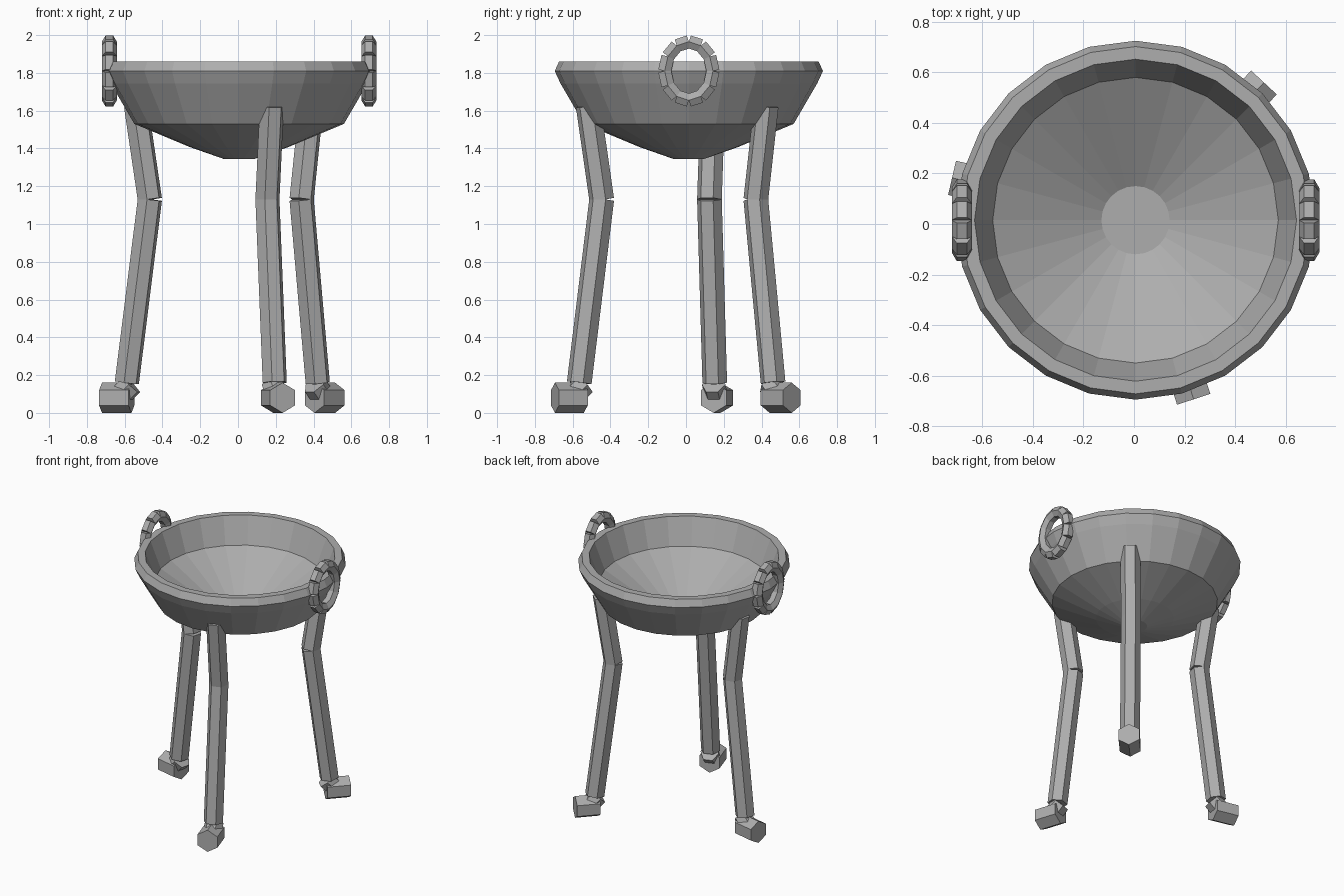
import bpy, bmesh, math
from mathutils import Vector

cube = bpy.data.objects.get("Cube")
if cube:
    bpy.data.objects.remove(cube, do_unlink=True)

CENTRE = Vector((0.006, 0.015, 0))

iron = bpy.data.materials.new("iron_grey")
iron.use_nodes = True
GREY = (0.42, 0.42, 0.42, 1)
iron.diffuse_color = GREY
iron.node_tree.nodes["Principled BSDF"].inputs["Base Color"].default_value = GREY


def finish(bm, name):
    bmesh.ops.recalc_face_normals(bm, faces=bm.faces)
    mesh = bpy.data.meshes.new(name)
    bm.to_mesh(mesh)
    bm.free()
    mesh.materials.append(iron)
    obj = bpy.data.objects.new(name, mesh)
    obj.location = CENTRE
    bpy.context.collection.objects.link(obj)
    return obj


def bar(bm, a, b, side, radius):
    """Six-sided bar from a to b with one corner pointing along side."""
    axis = (b - a).normalized()
    other = axis.cross(side).normalized()
    rings = []
    for p in (a, b):
        rings.append([bm.verts.new(p + radius * (math.cos(k * math.pi / 3) * side
                                                 + math.sin(k * math.pi / 3) * other))
                      for k in range(6)])
    for k in range(6):
        j = (k + 1) % 6
        bm.faces.new((rings[0][k], rings[0][j], rings[1][j], rings[1][k]))
    for ring in rings:
        bm.faces.new(ring)


# Bowl: closed profile turned in 24 steps, outside then inside
SIDES = 24
profile = [(0.083, 1.345), (0.26, 1.407), (0.555, 1.53), (0.68, 1.745),
           (0.71, 1.81), (0.687, 1.86), (0.637, 1.86), (0.565, 1.67), (0.135, 1.42)]
bm = bmesh.new()
rings = []
for r, z in profile:
    rings.append([bm.verts.new((r * math.cos(k * math.tau / SIDES),
                                r * math.sin(k * math.tau / SIDES), z))
                  for k in range(SIDES)])
for low, high in zip(rings, rings[1:]):
    for k in range(SIDES):
        j = (k + 1) % SIDES
        bm.faces.new((low[k], low[j], high[j], high[k]))
bm.faces.new(rings[0])
bm.faces.new(rings[-1])
finish(bm, "bowl")

# Ring handles: straight links around an upright oval
LINKS = 12
for name, sign in (("left_handle", 1), ("right_handle", -1)):
    bm = bmesh.new()
    points = [Vector((sign * 0.687, 0.128 * math.sin(k * math.tau / LINKS),
                      1.81 + 0.155 * math.cos(k * math.tau / LINKS)))
              for k in range(LINKS)]
    for k in range(LINKS):
        bar(bm, points[k], points[(k + 1) % LINKS], Vector((1, 0, 0)), 0.04)
    finish(bm, name)

# Legs: bent bars with a tilted ankle and a blocky foot
for name, degrees in (("right_leg", 167), ("front_leg", -72), ("back_left_leg", 47)):
    angle = math.radians(degrees)
    out = Vector((math.cos(angle), math.sin(angle), 0))
    across = Vector((-out.y, out.x, 0))
    up = Vector((0, 0, 1))

    def at(r, z):
        return out * r + up * z

    bm = bmesh.new()
    bar(bm, at(0.56, 1.625), at(0.485, 1.13), across, 0.067)
    bar(bm, at(0.485, 1.13), at(0.61, 0.16), across, 0.067)
    bar(bm, at(0.585, 0.15), at(0.65, 0.085), across, 0.064)
    bar(bm, at(0.585, 0.08), at(0.745, 0.08), up, 0.08)
    finish(bm, name)
